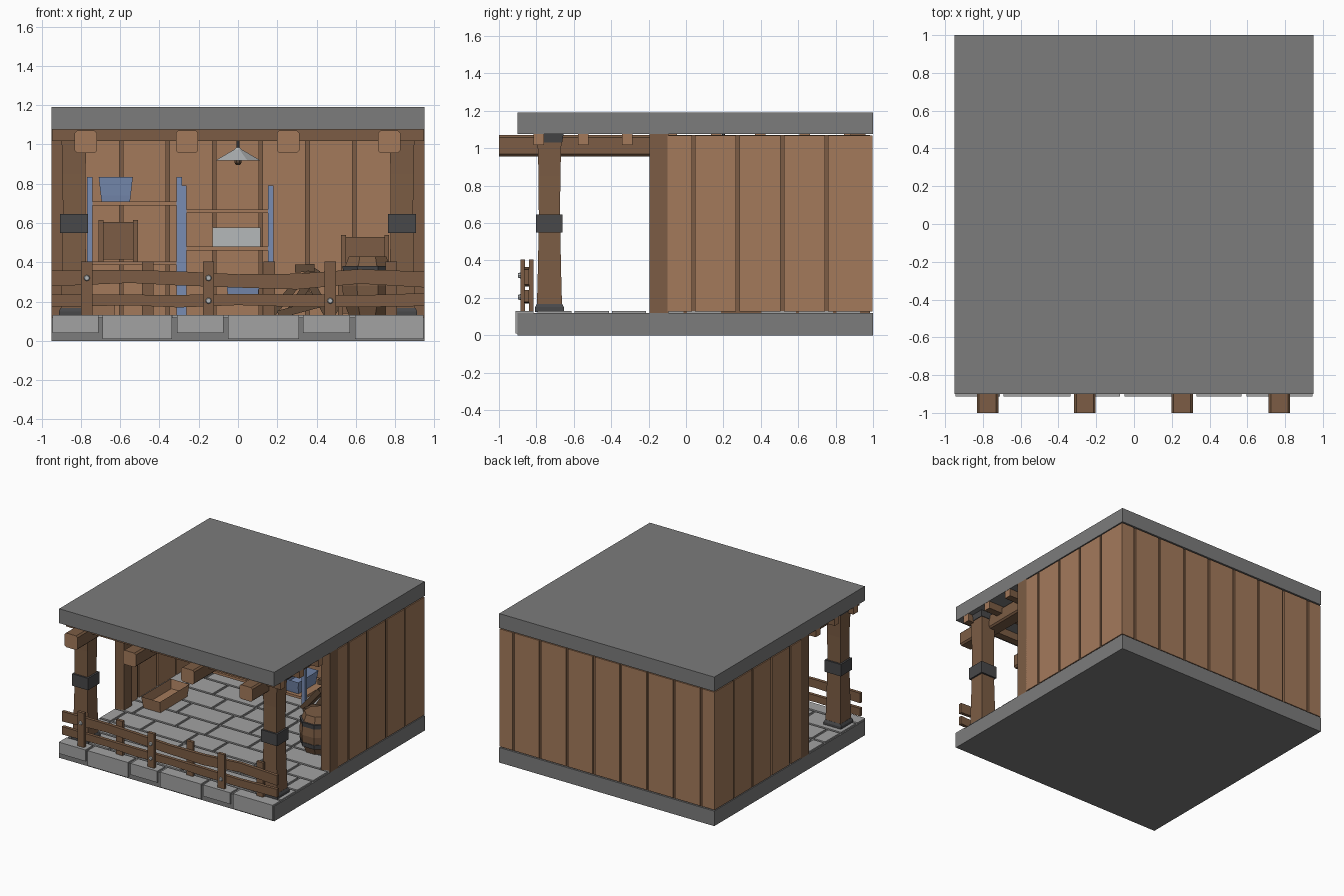
import bpy, bmesh, math, random
from mathutils import Matrix, Vector

if "Cube" in bpy.data.objects:
    bpy.data.objects.remove(bpy.data.objects["Cube"])

random.seed(4)

def material(name, rgb):
    m = bpy.data.materials.new(name)
    m.diffuse_color = (*rgb, 1)
    m.use_nodes = True
    m.node_tree.nodes["Principled BSDF"].inputs["Base Color"].default_value = m.diffuse_color
    return m

SLAB = material("dark grey stone", (0.20, 0.20, 0.20))
STONE = material("light grey stone", (0.36, 0.36, 0.36))
LIGHT = material("light wood", (0.37, 0.195, 0.105))
DARK = material("dark wood", (0.20, 0.108, 0.058))
IRON = material("dark iron", (0.065, 0.065, 0.068))
BLUE = material("blue paint", (0.19, 0.265, 0.45))
METAL = material("pale metal", (0.46, 0.48, 0.49))
BROWN = material("deep brown", (0.12, 0.07, 0.04))

def finish(name, bm, mats):
    bmesh.ops.recalc_face_normals(bm, faces=bm.faces)
    me = bpy.data.meshes.new(name)
    bm.to_mesh(me)
    bm.free()
    for m in mats:
        me.materials.append(m)
    ob = bpy.data.objects.new(name, me)
    bpy.context.collection.objects.link(ob)
    return ob

def add_box(bm, a, b, rot=None):
    c = [(p + q) / 2 for p, q in zip(a, b)]
    s = [abs(q - p) for p, q in zip(a, b)]
    mat = Matrix.Translation(c) @ (rot or Matrix()) @ Matrix.Diagonal((*s, 1))
    return bmesh.ops.create_cube(bm, size=1, matrix=mat)

def box(name, a, b, mat, end=None, axis=0, rot=None, bevel=0):
    """Box between two corners; faces along axis can use a second colour."""
    bm = bmesh.new()
    add_box(bm, a, b, rot)
    if bevel:
        edges = [e for e in bm.edges if abs((e.verts[0].co - e.verts[1].co).normalized()[axis]) > 0.9]
        bmesh.ops.bevel(bm, geom=edges, offset=bevel, segments=1, affect='EDGES')
    bm.normal_update()
    for f in bm.faces:
        f.material_index = 1 if end and abs(f.normal[axis]) > 0.9 else 0
    return finish(name, bm, [mat, end] if end else [mat])

def boxes(name, pairs, mat):
    bm = bmesh.new()
    for a, b in pairs:
        add_box(bm, a, b)
    return finish(name, bm, [mat])

def loft(name, x, y, rings, n, mat, sy=1):
    """Stack of n-sided rings given as (z, radius to flat side)."""
    bm = bmesh.new()
    loops = []
    for z, r in rings:
        k = r / math.cos(math.pi / n)
        loops.append([bm.verts.new((x + k * math.cos(math.tau * (i + .5) / n),
                                    y + sy * k * math.sin(math.tau * (i + .5) / n), z)) for i in range(n)])
    for p, q in zip(loops, loops[1:]):
        for i in range(n):
            bm.faces.new((p[i], p[(i + 1) % n], q[(i + 1) % n], q[i]))
    bm.faces.new(loops[0])
    bm.faces.new(loops[-1])
    return finish(name, bm, [mat])

# floor and roof slabs
box("floor_slab", (-.95, -.9, 0), (.95, 1, .12), SLAB)
box("roof_slab", (-.95, -.9, 1.075), (.95, 1, 1.19), SLAB)

# paving in staggered rows
pave = []
for r in range(9):
    y0 = -.795 + .2 * r
    x, k = -.95 - (.13 * r % .3), r
    while x < .94:
        w = .24 if k % 2 else .36
        x0, x1 = max(x, -.94), min(x + w, .94)
        if x1 - x0 > .03:
            pave.append(((x0, y0, .11), (x1, min(y0 + .182, .93), .131)))
        x += w + .02
        k += 1
boxes("paving_stones", pave, STONE)
edge = [(-.945, -.71, .04), (-.69, -.335, .01), (-.31, -.075, .04), (-.05, .31, .01), (.33, .57, .04), (.595, .945, .01)]
boxes("front_edge_stones", [((a, -.912, z), (b, -.815, .131)) for a, b, z in edge], STONE)

# plank walls with a recessed dark core
P, G = .237, .018
boxes("wall_core", [((-.935, .965, .12), (.935, .985, 1.07))] +
      [((s * .92, -.1, .12), (s * .94, .98, 1.07)) for s in (-1, 1)], DARK)
bm = bmesh.new()
for i in range(9):
    a, b = -1.068 + P * i + G / 2, -1.068 + P * (i + 1) - G / 2
    a, b = max(a, -.95), min(b, .95)
    if b > a:
        add_box(bm, (a, .955, .127), (b, .997, 1.067))
for s in (-1, 1):
    for i in range(5):
        a, b = -.197 + P * i + G / 2, -.197 + P * (i + 1) - G / 2
        add_box(bm, (s * .908, max(a, -.1), .127), (s * .95, b, 1.067))
finish("wall_planks", bm, [LIGHT])
for s in (-1, 1):
    box("wall_end_post", (s * .87, -.195, .12), (s * .95, -.094, 1.075), DARK)
    box("back_corner_post", (s * .87, .88, .12), (s * .91, .96, 1.075), DARK)

# front posts with iron fittings
for s in (-1, 1):
    x, y = s * .835, -.73
    loft("front_post", x, y, [(.125, .068), (.35, .062), (.6, .057), (.85, .058), (1.075, .065)], 4, DARK)
    loft("post_base", x, y, [(.125, .077), (.15, .077), (.168, .068)], 4, IRON)
    loft("post_band", x, y, [(.55, .071), (.645, .071)], 4, IRON)
    loft("post_cap", x, y, [(1.03, .068), (1.075, .075)], 4, IRON)

# roof beams running front to back, and cross rafters
for x in (-.775, -.26, .255, .77):
    box("roof_beam", (x - .057, -1, .957), (x + .057, .95, 1.07), DARK, LIGHT, 1, bevel=.012)
for i in range(8):
    y = -.787 + .237 * i
    x = .948 if i < 3 else .9
    box("cross_rafter", (-x, y - .028, 1.017), (x, y + .028, 1.076), DARK, LIGHT, 0)

# fence: uneven rails between alternating posts
def rail(name, xs, mids, halves):
    bm = bmesh.new()
    rings = [[bm.verts.new((x, y, m + k * h)) for y, k in ((-.866, -1), (-.84, -1), (-.84, 1), (-.866, 1))]
             for x, m, h in zip(xs, mids, halves)]
    for p, q in zip(rings, rings[1:]):
        for i in range(4):
            bm.faces.new((p[i], p[(i + 1) % 4], q[(i + 1) % 4], q[i]))
    bm.faces.new(rings[0])
    bm.faces.new(rings[-1])
    finish(name, bm, [DARK])

xs = (-.95, -.55, -.3, 0, .3, .62, .95)
rail("fence_top_rail", xs, (.318, .328, .318, .305, .302, .328, .312), (.04, .033, .036, .034, .04, .037, .04))
rail("fence_bottom_rail", xs, (.205, .208, .202, .21, .205, .202, .21), (.032, .027, .032, .028, .032, .03, .033))
for i in range(6):
    x = -.77 + .31 * i
    y = -.886 if i % 2 == 0 else -.84
    box("fence_post", (x - .029, y, .125), (x + .029, y + .024, .405), DARK)
for x, z in ((-.77, .32), (-.15, .32), (-.15, .204), (.47, .204)):
    bm = bmesh.new()
    bmesh.ops.create_cone(bm, cap_ends=True, segments=8, radius1=.016, radius2=.012, depth=.012,
                          matrix=Matrix.Translation((x, -.891, z)) @ Matrix.Rotation(math.pi / 2, 4, 'X'))
    finish("fence_bolt", bm, [METAL])

# two shelf units with blue uprights
def shelf_unit(x0, x1, top, levels):
    boxes("shelf_uprights", [((x - .014, y - .014, .125), (x + .014, y + .014, top))
                             for x in (x0 + .014, x1 - .014) for y in (.6, .92)], BLUE)
    for z in levels:
        box("shelf_board", (x0 + .015, .59, z - .01), (x1 - .015, .93, z + .01), LIGHT)

shelf_unit(-.77, -.285, .835, (.2, .395, .7))
shelf_unit(-.29, .18, .79, (.2, .47, .66))

# open-topped container
def tub(name, a, b, mat, t=.015, flare=1.0):
    bm = bmesh.new()
    add_box(bm, a, b)
    bm.normal_update()
    top = [f for f in bm.faces if f.normal.z > .9]
    c = (Vector(a) + Vector(b)) / 2
    for v in top[0].verts:
        v.co.x = c.x + (v.co.x - c.x) * flare
        v.co.y = c.y + (v.co.y - c.y) * flare
    bmesh.ops.inset_region(bm, faces=top, thickness=t)
    bmesh.ops.translate(bm, verts=top[0].verts, vec=(0, 0, -(b[2] - a[2]) * .75))
    return finish(name, bm, [mat])

# things on the shelves
tub("blue_bin", (-.695, .65, .71), (-.55, .85, .835), BLUE, flare=1.2)
tub("floor_bin", (-.05, .62, .21), (.1, .84, .31), BLUE, flare=1.15)
box("metal_case", (-.13, .64, .48), (.115, .86, .577), METAL)

def crate(name, x0, x1, y0, y1, z0, z1):
    box(name, (x0 + .008, y0 + .008, z0 + .01), (x1 - .008, y1 - .008, z1 - .01), DARK)
    boxes(name + "_corners", [((x - .012, y - .012, z0), (x + .012, y + .012, z1))
                              for x in (x0 + .012, x1 - .012) for y in (y0 + .012, y1 - .012)], DARK)

crate("shelf_crate", -.71, -.51, .64, .86, .405, .615)
crate("lower_crate", .51, .77, .6, .86, .13, .34)
crate("upper_crate", .525, .77, .62, .85, .34, .54)

# wooden trough on the left
tub("trough", (-.78, -.08, .13), (-.63, .26, .225), LIGHT, t=.018, flare=1.1)

# barrel with iron hoops
bx, by = .66, .07
loft("barrel", bx, by, [(.13, .095), (.2, .122), (.28, .13), (.36, .122), (.43, .095)], 8, DARK)
for z in (.185, .345):
    loft("barrel_hoop", bx, by, [(z, .124), (z + .035, .128)], 8, IRON)

# heap of loose boards
for x, y, z, h, ang in ((.24, .62, .22, .24, 40), (.33, .66, .25, .27, 32), (.4, .6, .24, .25, -28),
                        (.34, .58, .17, .28, 75), (.42, .7, .2, .2, -62), (.34, .64, .37, .1, 88)):
    box("loose_board", (x - .02, y - .05, z - h / 2), (x + .02, y + .05, z + h / 2), BROWN,
        rot=Matrix.Rotation(math.radians(ang), 4, 'Y'))

# pendant lamp
loft("lamp_shade", 0, .2, [(.918, .115), (.975, .018), (.985, .01)], 8, METAL)
loft("lamp_rod", 0, .2, [(.98, .007), (1.076, .007)], 6, IRON)
loft("lamp_bulb", 0, .2, [(.895, .008), (.906, .018), (.925, .018)], 8, BROWN)
